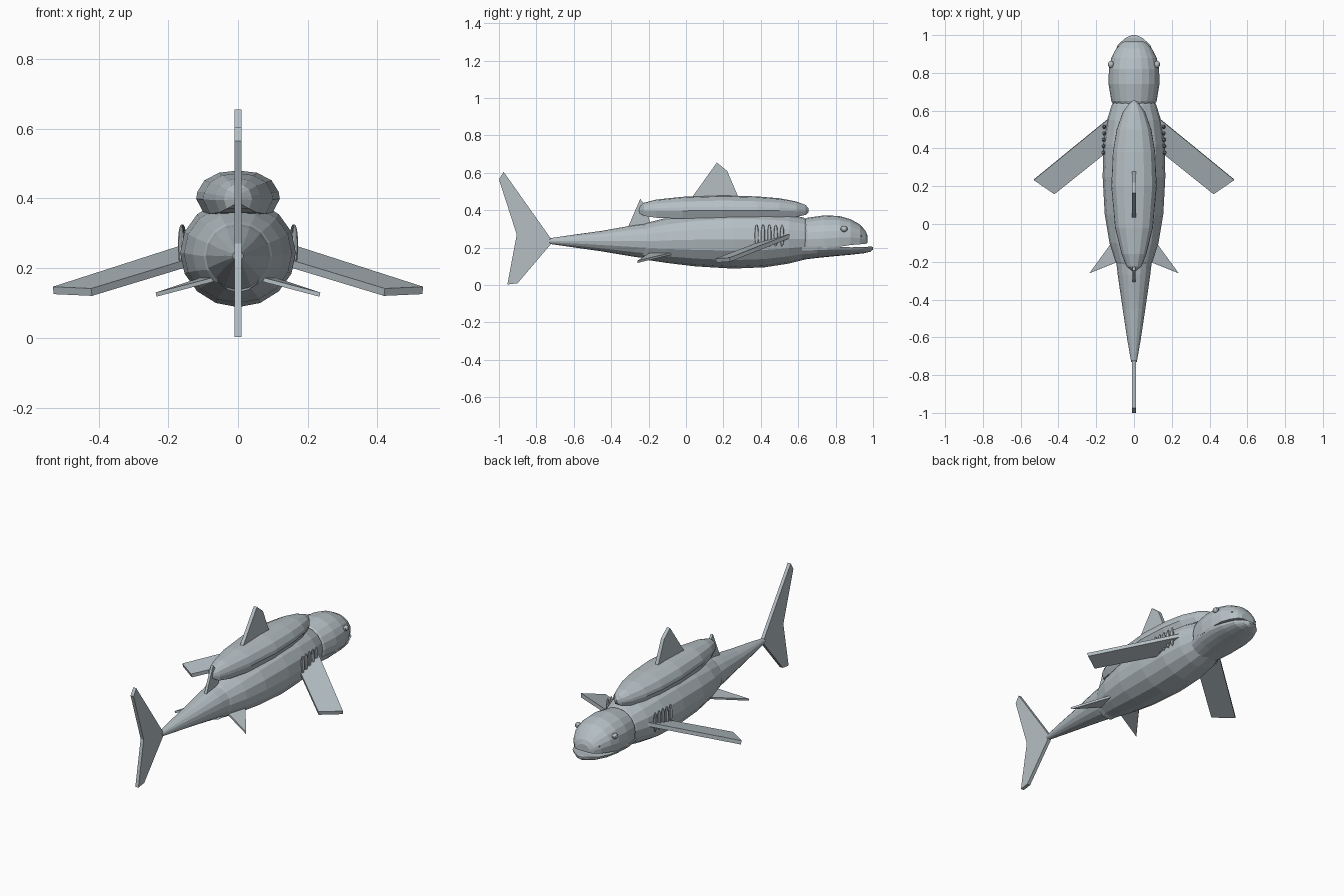
import bpy, bmesh, math
from mathutils import Vector

skin = bpy.data.materials.new("grey_skin")
skin.diffuse_color = (0.46, 0.52, 0.55, 1)


def finish(bm, name):
    bmesh.ops.recalc_face_normals(bm, faces=bm.faces)
    me = bpy.data.meshes.new(name)
    bm.to_mesh(me)
    bm.free()
    me.materials.append(skin)
    ob = bpy.data.objects.new(name, me)
    bpy.context.collection.objects.link(ob)
    return ob


def loft(name, profile, stations):
    """profile: (u, v) with u in -1..1, v in 0..1; stations: (y, half width, z low, z high)"""
    bm = bmesh.new()
    rings = [[bm.verts.new((u * w, y, lo + v * (hi - lo))) for u, v in profile]
             for y, w, lo, hi in stations]
    n = len(profile)
    for a, b in zip(rings, rings[1:]):
        for i in range(n):
            j = (i + 1) % n
            bm.faces.new((a[i], a[j], b[j], b[i]))
    bm.faces.new(rings[0])
    bm.faces.new(rings[-1])
    return finish(bm, name)


def slab(name, points, thickness):
    """Flat fin: outline in 3D, thickened evenly about its plane"""
    bm = bmesh.new()
    pts = [Vector(p) for p in points]
    nrm = (pts[1] - pts[0]).cross(pts[2] - pts[0]).normalized() * thickness / 2
    a = [bm.verts.new(p + nrm) for p in pts]
    b = [bm.verts.new(p - nrm) for p in pts]
    bm.faces.new(a)
    bm.faces.new(b)
    for i in range(len(pts)):
        j = (i + 1) % len(pts)
        bm.faces.new((a[i], a[j], b[j], b[i]))
    return finish(bm, name)


def upright_fin(name, outline, thickness):
    return slab(name, [(0, y, z) for y, z in outline], thickness)


def blob(name, centre, radii):
    bm = bmesh.new()
    bmesh.ops.create_uvsphere(bm, u_segments=10, v_segments=8, radius=1)
    for v in bm.verts:
        v.co = Vector(c + r * k for c, r, k in zip(centre, radii, v.co))
    return finish(bm, name)


def arc(n, a0, a1):
    return [math.radians(a0 + (a1 - a0) * i / n) for i in range(n + 1)]


circle = [(math.cos(a), 0.5 + 0.5 * math.sin(a)) for a in arc(16, 0, 360)[:-1]]
dome = [(0.95, 0)] + [(math.cos(a), 0.3 + 0.7 * math.sin(a)) for a in arc(10, 0, 180)] + [(-0.95, 0)]
bowl = [(math.cos(a), 1 + math.sin(a)) for a in arc(10, 180, 360)]
half = [(0.8, 0), (1, 0.36), (0.97, 0.52), (0.8, 0.78), (0.45, 0.95)]
hump = half + [(0, 1)] + [(-u, v) for u, v in reversed(half)]

# Body and tapering tail stock
loft("body", circle, [
    (-0.15, 0.085, 0.14, 0.34), (-0.23, 0.078, 0.13, 0.325),
    (-0.20, 0.098, 0.133, 0.335), (-0.10, 0.13, 0.118, 0.36),
    (0.05, 0.155, 0.10, 0.385), (0.25, 0.166, 0.088, 0.40), (0.42, 0.162, 0.095, 0.395),
    (0.55, 0.143, 0.115, 0.38), (0.63, 0.118, 0.135, 0.36), (0.68, 0.09, 0.16, 0.33)])
loft("tail_stock", circle, [
    (-0.73, 0.015, 0.22, 0.25), (-0.61, 0.036, 0.203, 0.268), (-0.45, 0.06, 0.18, 0.29),
    (-0.27, 0.086, 0.15, 0.322), (-0.15, 0.10, 0.135, 0.335)])

# Raised back
loft("back_hump", hump, [
    (-0.25, 0.008, 0.385, 0.42), (-0.225, 0.04, 0.37, 0.44), (-0.16, 0.065, 0.36, 0.457),
    (-0.02, 0.10, 0.355, 0.472), (0.2, 0.12, 0.353, 0.48), (0.38, 0.112, 0.355, 0.474),
    (0.5, 0.092, 0.36, 0.464), (0.59, 0.06, 0.365, 0.447), (0.64, 0.025, 0.375, 0.428),
    (0.655, 0.004, 0.39, 0.41)])

# Head with open mouth
loft("upper_head", dome, [
    (0.62, 0.10, 0.195, 0.345), (0.65, 0.12, 0.195, 0.36), (0.74, 0.135, 0.195, 0.373),
    (0.82, 0.133, 0.205, 0.369), (0.88, 0.12, 0.214, 0.352), (0.93, 0.094, 0.218, 0.324),
    (0.96, 0.065, 0.221, 0.29), (0.97, 0.04, 0.224, 0.265)])
loft("lower_jaw", bowl, [
    (0.62, 0.11, 0.135, 0.205), (0.70, 0.128, 0.145, 0.206), (0.80, 0.131, 0.155, 0.206),
    (0.88, 0.116, 0.162, 0.202), (0.95, 0.085, 0.17, 0.203), (0.985, 0.045, 0.178, 0.206),
    (1.0, 0.012, 0.19, 0.204)])

# Upright fins
upright_fin("dorsal_fin", [(0.02, 0.45), (0.04, 0.48), (0.165, 0.655), (0.22, 0.61),
                           (0.28, 0.47), (0.28, 0.45)], 0.021)
upright_fin("rear_dorsal_fin", [(-0.31, 0.31), (-0.245, 0.46), (-0.22, 0.43),
                                (-0.19, 0.33)], 0.015)
upright_fin("tail_fin", [(-0.72, 0.245), (-0.975, 0.605), (-1.0, 0.565), (-0.905, 0.27),
                         (-0.955, 0.003), (-0.9, 0.01), (-0.72, 0.222)], 0.02)

# Paired parts
for side, s in (("right", 1), ("left", -1)):
    slab(side + "_pectoral_fin", [(s * 0.12, 0.57, 0.268), (s * 0.53, 0.235, 0.136),
                                  (s * 0.42, 0.16, 0.131), (s * 0.12, 0.40, 0.222)], 0.022)
    slab(side + "_pelvic_fin", [(s * 0.06, -0.02, 0.182), (s * 0.235, -0.26, 0.124),
                                (s * 0.06, -0.19, 0.17)], 0.012)
    blob(side + "_eye", (s * 0.122, 0.845, 0.30), (0.016, 0.019, 0.016))
    blob(side + "_nostril", (s * 0.082, 0.935, 0.262), (0.006, 0.007, 0.006))
    for i in range(5):
        blob(f"{side}_gill_{i + 1}", (s * (0.163 - 0.0015 * i), 0.378 + 0.034 * i, 0.265),
             (0.01, 0.011, 0.06))
